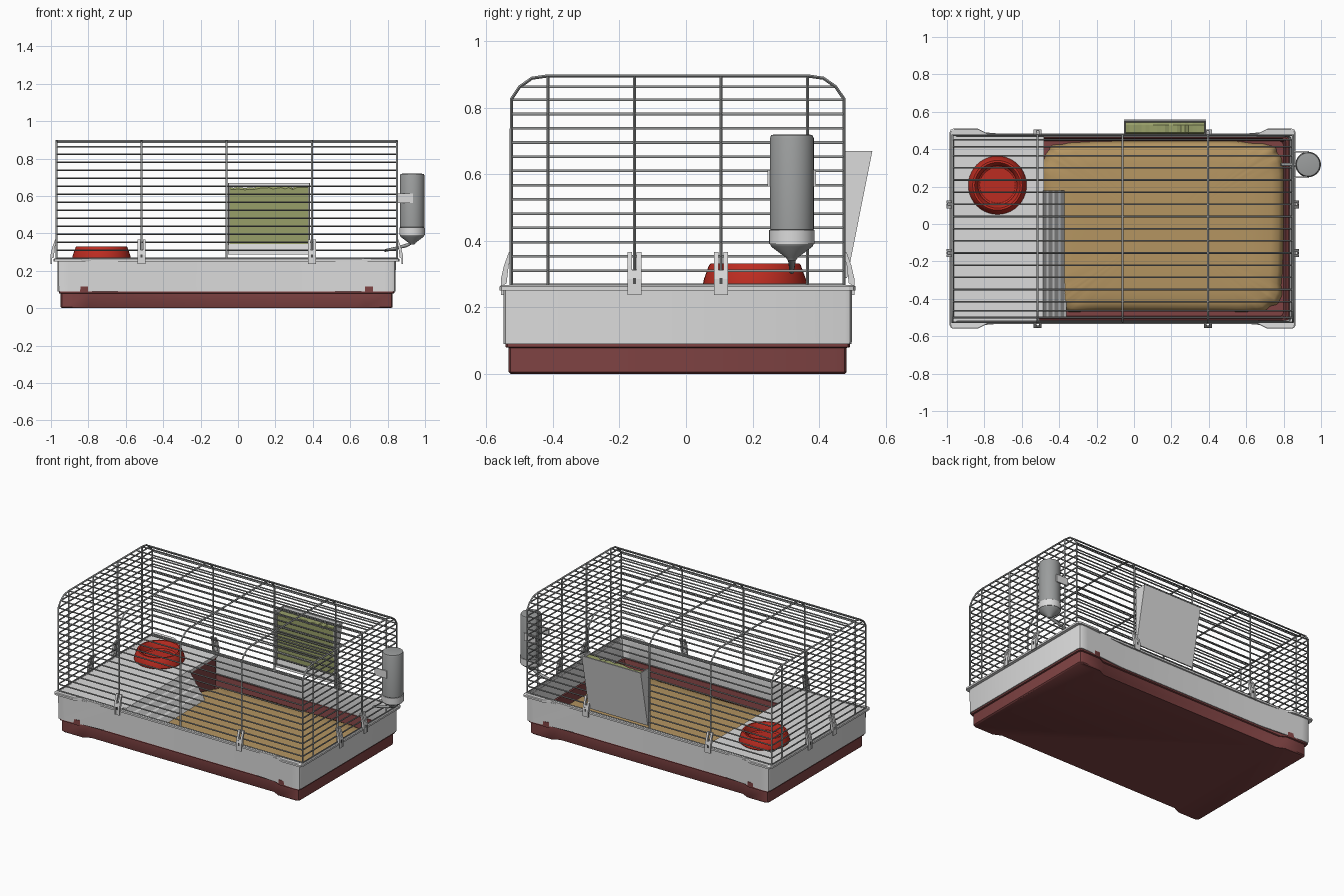
import bpy, bmesh, math, random

if "Cube" in bpy.data.objects:
    bpy.data.objects.remove(bpy.data.objects["Cube"])
random.seed(4)


def mat(name, r, g, b):
    m = bpy.data.materials.new(name)
    m.diffuse_color = (r, g, b, 1)
    m.use_nodes = True
    m.node_tree.nodes["Principled BSDF"].inputs["Base Color"].default_value = m.diffuse_color
    return m


GREY = mat("light grey plastic", 0.71, 0.71, 0.71)
PAN = mat("dark red plastic", 0.21, 0.055, 0.055)
WIRE = mat("wire grey", 0.30, 0.31, 0.31)
RED = mat("bowl red", 0.50, 0.025, 0.015)
STRAW = mat("straw", 0.46, 0.30, 0.12)
HAY = mat("hay green", 0.31, 0.345, 0.14)
BOTTLE = mat("bottle grey", 0.33, 0.34, 0.34)
DARK = mat("dark slot", 0.08, 0.08, 0.08)


def smooth_object(ob, angle):
    bpy.ops.object.select_all(action='DESELECT')
    ob.select_set(True)
    bpy.context.view_layer.objects.active = ob
    bpy.ops.object.shade_smooth_by_angle(angle=math.radians(angle))


def finish(name, bm, m, smooth=None):
    bmesh.ops.recalc_face_normals(bm, faces=bm.faces)
    me = bpy.data.meshes.new(name)
    bm.to_mesh(me)
    bm.free()
    me.materials.append(m)
    ob = bpy.data.objects.new(name, me)
    bpy.context.collection.objects.link(ob)
    if smooth:
        smooth_object(ob, smooth)


def loft(bm, rings, caps=True):
    """Skin a list of equal-length point rings."""
    vs = [[bm.verts.new(p) for p in r] for r in rings]
    n = len(vs[0])
    for a, b in zip(vs, vs[1:]):
        for i in range(n):
            j = (i + 1) % n
            bm.faces.new((a[i], a[j], b[j], b[i]))
    if caps:
        bm.faces.new(vs[0])
        bm.faces.new(vs[-1])


def prism_x(bm, prof, x0, x1):
    loft(bm, [[(x, y, z) for y, z in prof] for x in (x0, x1)])


def prism_y(bm, prof, y0, y1):
    loft(bm, [[(x, y, z) for x, z in prof] for y in (y0, y1)])


def lathe(bm, prof, cx, cy, n=32):
    loft(bm, [[(cx + r * math.cos(2 * math.pi * i / n), cy + r * math.sin(2 * math.pi * i / n), z)
               for i in range(n)] for r, z in prof])


def box(bm, x0, x1, y0, y1, z0, z1):
    loft(bm, [[(x0, y0, z), (x1, y0, z), (x1, y1, z), (x0, y1, z)] for z in (z0, z1)])


CX, CY = -0.061, -0.025


def outline(hx, hy, z, step=0.025, flat=0.15, end=0.20):
    """Tray plan: a rectangle whose long sides step out at the corners."""
    q = [(hx, 0), (hx, hy - 0.02), (hx - 0.006, hy - 0.006), (hx - 0.02, hy),
         (hx - flat, hy), (hx - end, hy - step)]
    half = q + [(-x, y) for x, y in reversed(q)][:-1]
    pts = half + [(-x, -y) for x, y in half]
    return [(CX + x, CY + y, z) for x, y in pts]


# base pan with inner ledge and floor
bm = bmesh.new()
loft(bm, [outline(*r) for r in [(0.88, 0.502, 0), (0.887, 0.508, 0.006), (0.887, 0.508, 0.078),
                                (0.897, 0.518, 0.08), (0.897, 0.518, 0.115)]]
     + [outline(*r, 0) for r in [(0.885, 0.487, 0.13), (0.875, 0.482, 0.128), (0.86, 0.468, 0.025)]])
finish("base_pan", bm, PAN, 35)

# upper tray wall with gently bowed long sides
bm = bmesh.new()
outer = [outline(*r, 0.025, 0.06, 0.36) for r in [(0.895, 0.516, 0.09), (0.903, 0.523, 0.09), (0.905, 0.524, 0.252)]]
inner = [outline(*r, 0, 0.06, 0.36) for r in [(0.903, 0.497, 0.252), (0.893, 0.491, 0.12)]]
loft(bm, outer + inner + outer[:1], caps=False)
bmesh.ops.remove_doubles(bm, verts=bm.verts, dist=1e-5)
finish("tray_wall", bm, GREY, 35)

# rim with plain rectangular opening and solid corners
bm = bmesh.new()
outer = [outline(*r) for r in [(0.9, 0.52, 0.25), (0.925, 0.535, 0.25), (0.925, 0.535, 0.262), (0.92, 0.53, 0.266)]]
inner = [outline(*r, 0) for r in [(0.903, 0.497, 0.264), (0.902, 0.494, 0.25)]]
loft(bm, outer + inner + outer[:1], caps=False)
bmesh.ops.remove_doubles(bm, verts=bm.verts, dist=1e-5)
finish("tray_rim", bm, GREY)

# platform
bm = bmesh.new()
box(bm, -0.963, -0.505, -0.518, 0.468, 0.245, 0.264)
box(bm, -0.505, -0.48, 0.18, 0.468, 0.245, 0.264)
finish("platform", bm, GREY)

# red divider below the platform
bm = bmesh.new()
box(bm, -0.505, -0.482, 0.18, 0.455, 0.025, 0.246)
finish("pan_divider", bm, PAN)

# ramp with shallow rounded steps
bm = bmesh.new()
prof = [(-0.505, 0.09), (-0.505, 0.264)]
for i in range(4):
    x, z = -0.487 + 0.031 * i, 0.264 - 0.044 * i
    prof += [(x, z), (x + 0.02, z - 0.037)]
prof += [(-0.36, 0.085), (-0.36, 0.07)]
prism_y(bm, prof, -0.495, 0.18)
finish("ramp_steps", bm, GREY)

# bedding: a low uneven mound with rounded corners
bm = bmesh.new()
rings = []
N = 96
for s, z, jit in [(1, 0.03, 0), (0.985, 0.06, 2), (0.96, 0.078, 2), (0.9, 0.09, 2), (0.75, 0.096, 1),
                  (0.5, 0.098, 0), (0.25, 0.1, 0), (0.03, 0.1, 0)]:
    ring = []
    for i in range(N):
        a = 2 * math.pi * i / N
        c, d = math.cos(a), math.sin(a)
        w = s * (1 + 0.008 * math.sin(9 * a) + 0.005 * math.sin(17 * a + 1))
        ring.append((0.152 + 0.645 * w * math.copysign(abs(c) ** 0.22, c),
                     -0.015 + 0.455 * w * math.copysign(abs(d) ** 0.22, d),
                     z + jit * random.uniform(-0.001, 0.001)))
    rings.append(ring)
loft(bm, rings)
finish("bedding", bm, STRAW, 70)

# food bowl
bm = bmesh.new()
lathe(bm, [(0.15, 0.264), (0.156, 0.27), (0.153, 0.285), (0.138, 0.326), (0.133, 0.331), (0.122, 0.331),
           (0.117, 0.326), (0.105, 0.285), (0.095, 0.278)], -0.73, 0.207, 40)
finish("food_bowl", bm, RED, 35)

# wire cage
X0, X1, Y0, Y1 = -0.971, 0.85, -0.525, 0.475
corner = [(0, 0.825), (0.025, 0.862), (0.062, 0.888), (0.11, 0.895)]
arch = ([(Y0, 0.262)] + [(Y0 + o, z) for o, z in corner]
        + [(Y1 - o, z) for o, z in reversed(corner)] + [(Y1, 0.262)])
levels = [0.267 + 0.0428 * i for i in range(14)]


def wires(name, paths, radius):
    cu = bpy.data.curves.new(name, 'CURVE')
    cu.dimensions = '3D'
    cu.bevel_depth = radius
    cu.bevel_resolution = 1
    cu.use_fill_caps = True
    for p in paths:
        sp = cu.splines.new('POLY')
        sp.points.add(len(p) - 1)
        for pt, co in zip(sp.points, p):
            pt.co = (*co, 1)
    cu.materials.append(WIRE)
    ob = bpy.data.objects.new(name, cu)
    bpy.context.collection.objects.link(ob)
    bpy.ops.object.select_all(action='DESELECT')
    ob.select_set(True)
    bpy.context.view_layer.objects.active = ob
    bpy.ops.object.convert(target='MESH')
    smooth_object(bpy.context.view_layer.objects.active, 60)


frames = [[(X0 + (X1 - X0) * i / 4, y, z) for y, z in arch] for i in range(5)]
frames += [[(x, y, 0.262), (x, y, 0.895)] for x in (X0, X1) for y in (-0.415, -0.155, 0.105, 0.365)]
wires("cage_frames", frames, 0.0055)

rows = [(y, z) for z in levels for y in (Y0, Y1)]
rows += [(y, z) for o, z in corner[1:3] for y in (Y0 + o, Y1 - o)]
rows += [(-0.415 + 0.065 * i, 0.895) for i in range(13)]
wires("cage_long_wires", [[(X0, y, z), (X1, y, z)] for y, z in rows], 0.0043)
ends = [(Y0, Y1, z) for z in levels] + [(Y0 + 0.025, Y1 - 0.025, 0.862)]
wires("cage_end_wires", [[(x, a, z), (x, b, z)] for a, b, z in ends for x in (X0, X1)], 0.0045)

# clips: (point on the wire wall, outward direction)
spots = [((x, y), (0, s)) for x in (-0.515, 0.395) for y, s in ((Y0, -1), (Y1, 1))]
spots += [((x, y), (s, 0)) for y in (-0.155, 0.105) for x, s in ((X0, -1), (X1, 1))]
tall = [(0.024, 0.236), (0.031, 0.236), (0.031, 0.285), (0.022, 0.325), (0.007, 0.366), (-0.004, 0.366),
        (0.008, 0.325), (0.014, 0.272), (0.024, 0.266)]
low = [(0.024, 0.236), (0.030, 0.236), (0.030, 0.285), (0.024, 0.312), (0.014, 0.312), (0.014, 0.272), (0.024, 0.266)]
slot = [(0.029, 0.27), (0.0315, 0.27), (0.0315, 0.288), (0.029, 0.288)]
for name, m, parts in (("clips", GREY, [(tall, -0.021, -0.007), (tall, 0.007, 0.021), (low, -0.007, 0.007)]),
                       ("clip_slots", DARK, [(slot, -0.005, 0.005)])):
    bm = bmesh.new()
    for (px, py), (dx, dy) in spots:
        for prof, a, b in parts:
            loft(bm, [[(px + dx * o - dy * t, py + dy * o + dx * t, z) for o, z in prof] for t in (a, b)])
    finish(name, bm, m)

# hay rack: slanted back panel and two side cheeks
bm = bmesh.new()
prism_x(bm, [(0.476, 0.288), (0.484, 0.288), (0.56, 0.67), (0.551, 0.67)], -0.054, 0.386)
for x in (-0.054, 0.379):
    prism_x(bm, [(0.478, 0.288), (0.484, 0.288), (0.56, 0.67), (0.477, 0.67)], x, x + 0.007)
finish("hay_rack", bm, GREY)

# hay with a ragged top
bm = bmesh.new()
rings = []
for i in range(21):
    t = 0.65 + random.uniform(-0.008, 0.006)
    rings.append([(-0.045 + 0.0211 * i, y, z) for y, z in
                  [(0.482, 0.343), (0.486, 0.343), (0.543, 0.64), (0.53, t), (0.49, t), (0.482, t - 0.01)]])
loft(bm, rings)
finish("hay", bm, HAY)

# water bottle
BX, BY = 0.931, 0.318
bm = bmesh.new()
lathe(bm, [(0.062, 0.43), (0.066, 0.434), (0.066, 0.708), (0.062, 0.717), (0.052, 0.719)], BX, BY)
finish("bottle_body", bm, BOTTLE, 35)
bm = bmesh.new()
lathe(bm, [(0.062, 0.432), (0.067, 0.43), (0.067, 0.392), (0.062, 0.382), (0.018, 0.349), (0.012, 0.34)], BX, BY)
finish("bottle_cap", bm, BOTTLE, 35)
bm = bmesh.new()
lathe(bm, [(0.062, 0.432), (0.0685, 0.432), (0.0685, 0.39), (0.062, 0.39)], BX, BY)
finish("bottle_collar", bm, GREY, 35)

# bottle holder: short arms hooked on the wires
bm = bmesh.new()
for s in (-1, 1):
    box(bm, 0.846, 0.935, BY + s * 0.069 - 0.004, BY + s * 0.069 + 0.004, 0.562, 0.612)
finish("bottle_holder", bm, GREY)

# spout
bm = bmesh.new()
rings = []
for x, z, r in ((BX, 0.352, 0.012), (0.905, 0.337, 0.011), (0.85, 0.322, 0.009), (0.785, 0.308, 0.008)):
    rings.append([(x + 0.3 * r * math.sin(a), BY + r * math.cos(a), z + r * math.sin(a))
                  for a in [math.pi * i / 6 for i in range(12)]])
loft(bm, rings)
finish("bottle_spout", bm, BOTTLE, 40)
